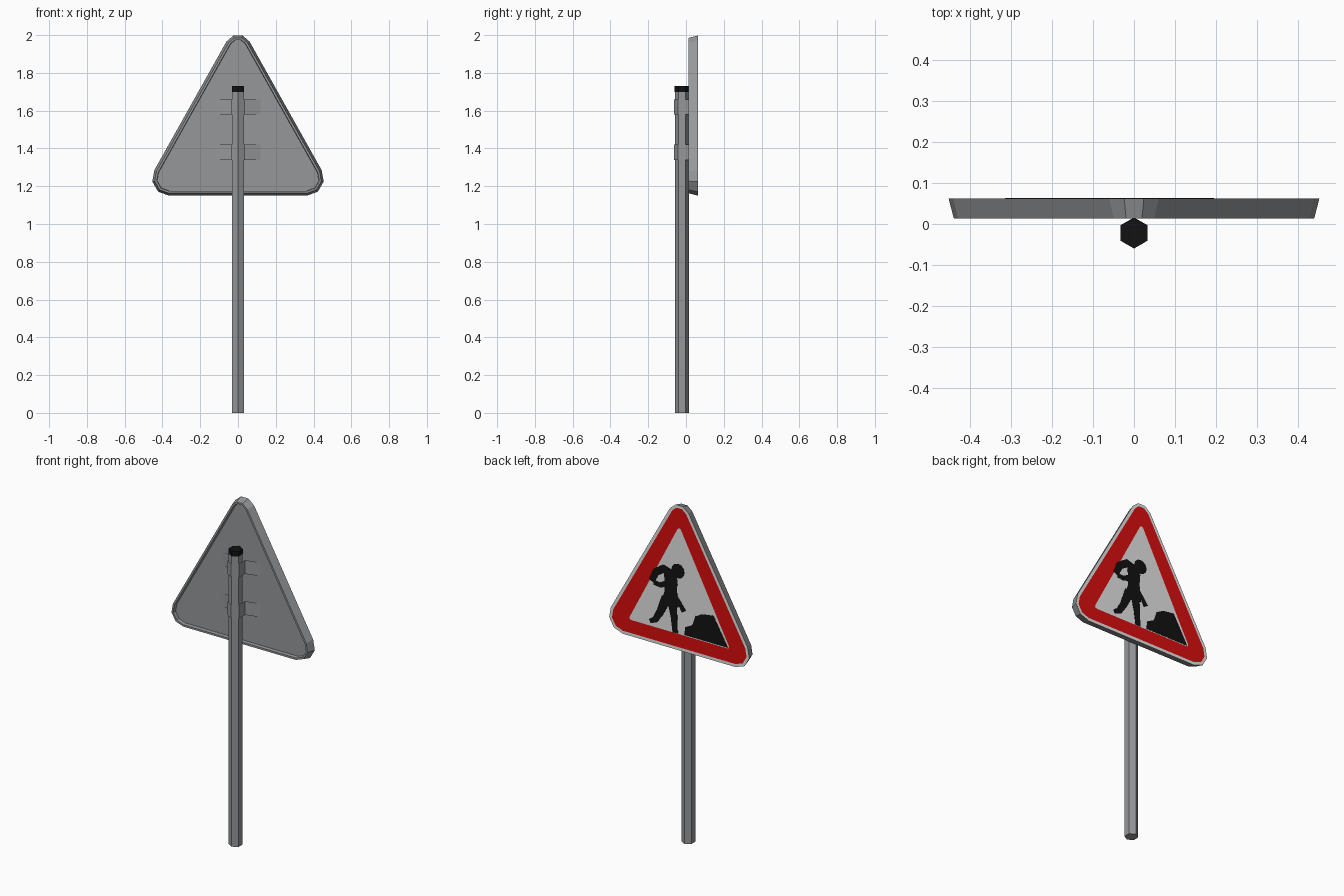
import bpy, bmesh, math

if "Cube" in bpy.data.objects:
    bpy.data.objects.remove(bpy.data.objects["Cube"])

def mat(name, c):
    m = bpy.data.materials.new(name)
    m.diffuse_color = (*c, 1)
    m.use_nodes = True
    m.node_tree.nodes["Principled BSDF"].inputs["Base Color"].default_value = m.diffuse_color
    return m

GREY = mat("galvanised_grey", (0.30, 0.31, 0.32))
WHITE = mat("sign_white", (0.78, 0.78, 0.78))
RED = mat("sign_red", (0.70, 0.004, 0.004))
BLACK = mat("black", (0.006, 0.006, 0.006))

def finish(name, bm, mats, recalc=True):
    if recalc:
        bmesh.ops.recalc_face_normals(bm, faces=bm.faces[:])
    me = bpy.data.meshes.new(name)
    bm.to_mesh(me)
    bm.free()
    for m in mats:
        me.materials.append(m)
    ob = bpy.data.objects.new(name, me)
    bpy.context.collection.objects.link(ob)
    return ob

# Six-sided post and cap
def hex_prism(name, r, z0, z1, m):
    bm = bmesh.new()
    pts = [(r * math.sin(i * math.pi / 3), -0.022 + r * math.cos(i * math.pi / 3)) for i in range(6)]
    lo = [bm.verts.new((x, y, z0)) for x, y in pts]
    hi = [bm.verts.new((x, y, z1)) for x, y in pts]
    bm.faces.new(lo)
    bm.faces.new(hi)
    for i in range(6):
        j = (i + 1) % 6
        bm.faces.new((lo[i], lo[j], hi[j], hi[i]))
    return finish(name, bm, [m])

hex_prism("post", 0.037, 0, 1.70, GREY)
hex_prism("post_cap", 0.038, 1.70, 1.73, BLACK)

# Rounded triangular outline in x, z
def outline(cx, cz, rb, top, rt, seg=3):
    pts = []
    for x, z, r, a0 in ((cx, cz, rb, -90), (0, top, rt, 30), (-cx, cz, rb, 150)):
        for i in range(seg + 1):
            a = math.radians(a0 + 120 * i / seg)
            pts.append((x + r * math.cos(a), z + r * math.sin(a)))
    return pts

def outer(d):
    return outline(0.365, 1.24, 0.09 - d, 1.932, 0.07 - d)

# Sign plate: hollow back with a folded lip, banded front
FRONT = 0.0625
loops = [(outer(0.026), 0.035), (outer(0.024), 0.014), (outer(0.013), 0.014),
         (outer(0), FRONT), (outer(0.018), FRONT),
         (outline(0.31, 1.257, 0.012, 1.853, 0.012), FRONT)]
band_mat = [0, 0, 0, 1, 2]
bm = bmesh.new()
rings = [[bm.verts.new((x, y, z)) for x, z in pts] for pts, y in loops]
n = len(rings[0])
for k, mi in enumerate(band_mat):
    for i in range(n):
        j = (i + 1) % n
        bm.faces.new((rings[k][i], rings[k][j], rings[k + 1][j], rings[k + 1][i])).material_index = mi
bm.faces.new(rings[0]).material_index = 0
bm.faces.new(rings[-1]).material_index = 1
finish("sign_plate", bm, [GREY, WHITE, RED])

# Sheet-metal clamps round the post
half = [(-0.12, 0.033), (-0.037, 0.012), (-0.037, -0.043)]
profile = half + [(0, -0.064)] + [(-x, y) for x, y in reversed(half)]
for name, z0 in (("upper_clamp", 1.58), ("lower_clamp", 1.34)):
    bm = bmesh.new()
    lo = [bm.verts.new((x, y, z0)) for x, y in profile]
    hi = [bm.verts.new((x, y, z0 + 0.08)) for x, y in profile]
    for i in range(len(profile) - 1):
        bm.faces.new((lo[i], lo[i + 1], hi[i + 1], hi[i]))
    finish(name, bm, [GREY], recalc=False)

# Thin black plates on the sign face; u runs to the viewer's right
def plate(name, polys):
    bm = bmesh.new()
    for poly in polys:
        a = [bm.verts.new((-u, FRONT - 0.001, z)) for u, z in poly]
        b = [bm.verts.new((-u, FRONT + 0.0015, z)) for u, z in poly]
        bm.faces.new(a)
        bm.faces.new(b)
        for i in range(len(poly)):
            j = (i + 1) % len(poly)
            bm.faces.new((a[i], a[j], b[j], b[i]))
    return finish(name, bm, [BLACK])

# Polyline of (u, z, half width) turned into a strip
def limb(path):
    left, right = [], []
    for i, (u, z, w) in enumerate(path):
        p, q = path[max(i - 1, 0)], path[min(i + 1, len(path) - 1)]
        du, dz = q[0] - p[0], q[1] - p[1]
        l = math.hypot(du, dz)
        left.append((u - dz / l * w, z + du / l * w))
        right.append((u + dz / l * w, z - du / l * w))
    return left + right[::-1]

head = [(-0.008 + 0.042 * math.cos(i * math.pi / 6), 1.613 + 0.042 * math.sin(i * math.pi / 6)) for i in range(12)]
plate("figure_head", [head])
plate("figure_torso", [[(-0.10, 1.61), (-0.05, 1.605), (-0.01, 1.56), (-0.015, 1.50), (-0.005, 1.40),
                        (-0.06, 1.385), (-0.115, 1.41), (-0.095, 1.47), (-0.095, 1.54)]])
plate("figure_raised_arm", [limb([(-0.18, 1.51, 0.018), (-0.15, 1.57, 0.022), (-0.10, 1.602, 0.024), (-0.05, 1.585, 0.024)])])
plate("figure_lower_arm", [limb([(-0.165, 1.505, 0.014), (-0.125, 1.50, 0.014), (-0.08, 1.52, 0.018)])])
plate("figure_rear_leg", [limb([(-0.085, 1.43, 0.03), (-0.125, 1.34, 0.022), (-0.155, 1.29, 0.018), (-0.19, 1.272, 0.012)])])
plate("figure_front_leg", [limb([(-0.045, 1.42, 0.03), (-0.033, 1.33, 0.021), (-0.026, 1.247, 0.017)])])
plate("shovel", [limb([(-0.025, 1.47, 0.008), (0.03, 1.385, 0.016)])])
plate("rubble_pile", [[(0.033, 1.25), (0.04, 1.298), (0.086, 1.321), (0.105, 1.378), (0.15, 1.402),
                       (0.222, 1.412), (0.315, 1.25)]])
